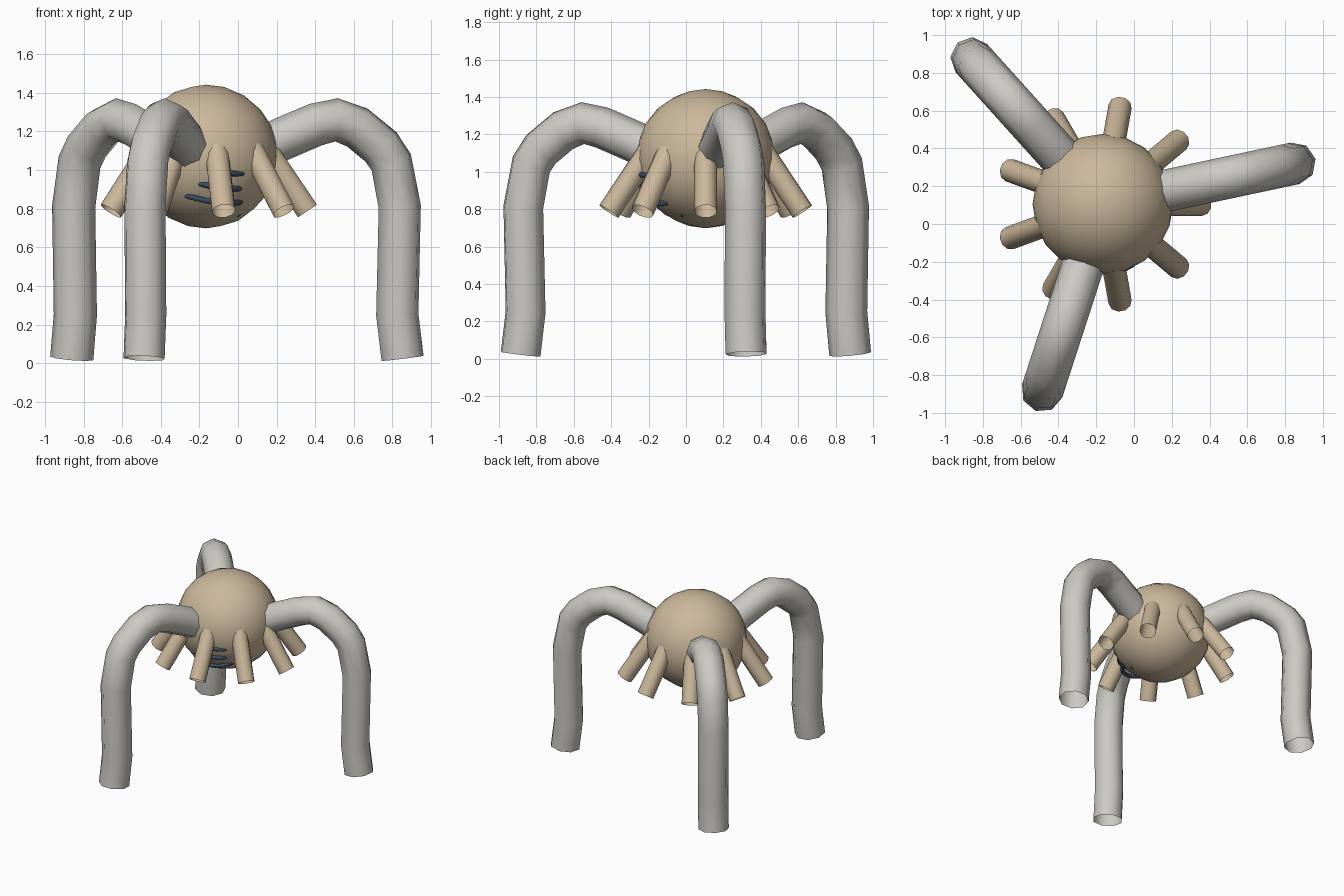
import bpy
from math import sin, cos, radians, pi
from mathutils import Vector, Matrix

cube = bpy.data.objects.get("Cube")
if cube:
    bpy.data.objects.remove(cube)

CENTRE = Vector((-0.165, 0.105, 1.07))


def material(name, rgb):
    m = bpy.data.materials.new(name)
    m.use_nodes = True
    m.diffuse_color = (*rgb, 1)
    m.node_tree.nodes["Principled BSDF"].inputs["Base Color"].default_value = (*rgb, 1)
    return m


tan = material("tan", (0.60, 0.48, 0.33))
grey = material("warm grey", (0.60, 0.59, 0.55))
navy = material("dark navy", (0.04, 0.07, 0.11))


def tube(name, points, radius, resolution, mat):
    """Open-ended round tube swept along a path, turned into a mesh."""
    curve = bpy.data.curves.new(name, 'CURVE')
    curve.dimensions = '3D'
    curve.bevel_depth = radius
    curve.bevel_resolution = resolution
    spline = curve.splines.new('POLY')
    spline.points.add(len(points) - 1)
    for p, co in zip(spline.points, points):
        p.co = (*co, 1)
    obj = bpy.data.objects.new(name, curve)
    bpy.context.collection.objects.link(obj)
    bpy.ops.object.select_all(action='DESELECT')
    obj.select_set(True)
    bpy.context.view_layer.objects.active = obj
    bpy.ops.object.convert(target='MESH')
    obj = bpy.context.view_layer.objects.active
    obj.data.materials.clear()
    obj.data.materials.append(mat)
    bpy.ops.object.shade_smooth_by_angle(angle=radians(60))
    return obj


def around(r, z, degrees):
    """Point at distance r from the body axis, at height z."""
    a = radians(degrees)
    return Vector((CENTRE.x + r * cos(a), CENTRE.y + r * sin(a), z))


# Round body
bpy.ops.mesh.primitive_ico_sphere_add(subdivisions=3, radius=0.372, location=CENTRE)
body = bpy.context.object
body.name = "body"
body.data.materials.append(tan)
bpy.ops.object.shade_smooth_by_angle(angle=radians(60))

# Three arched legs
leg_path = [(0.15, 1.04), (0.40, 1.16), (0.58, 1.235), (0.69, 1.26), (0.80, 1.22),
            (0.925, 1.12), (0.98, 1.04), (1.025, 0.81), (1.012, 0.25), (1.04, 0.025)]
for i in range(3):
    tube(f"leg_{i + 1}", [around(r, z, 12 + 120 * i) for r, z in leg_path], 0.112, 2, grey)

# Ring of nine slanted pegs
lean = radians(34)
for i in range(9):
    ends = [(0.525 - d * sin(lean), 0.788 + d * cos(lean)) for d in (0.42, 0)]
    tube(f"peg_{i + 1}", [around(r, z, 40 * i) for r, z in ends], 0.062, 3, tan)

# Coil spring under the front of the body
low, high = Vector((-0.16, -0.05, 0.81)), Vector((-0.10, -0.09, 1.04))
tilt = (high - low).to_track_quat('Z', 'Y').to_matrix()
turns, steps = 3, 24
path = []
for k in range(turns * steps + 1):
    a = 2 * pi * k / steps - radians(50)
    path.append(low.lerp(high, k / (turns * steps)) + tilt @ Vector((0.165 * cos(a), 0.165 * sin(a), 0)))
tube("coil_spring", path, 0.015, 2, navy)
